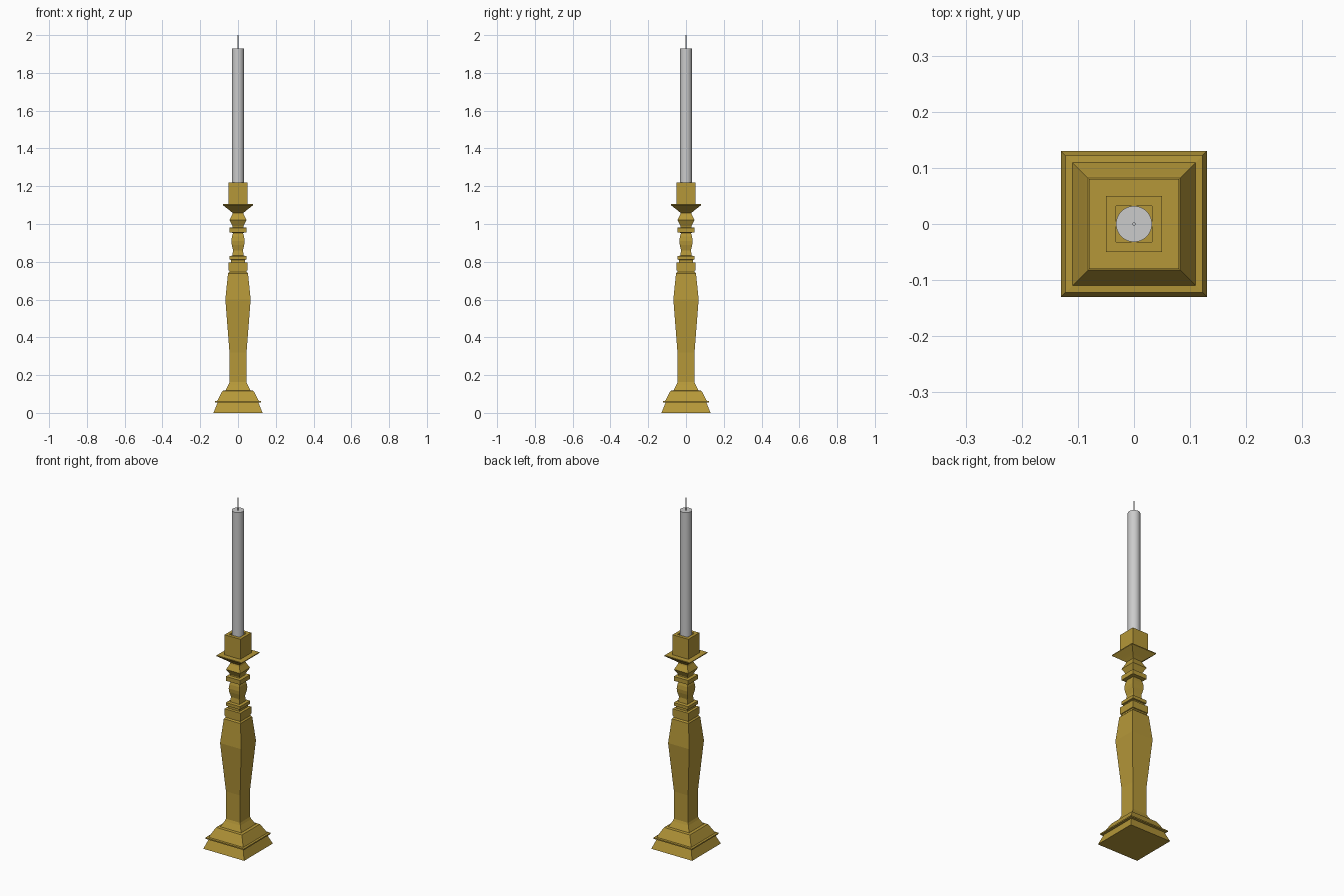
import bpy, bmesh, math

if "Cube" in bpy.data.objects:
    bpy.data.objects.remove(bpy.data.objects["Cube"])

def material(name, color):
    m = bpy.data.materials.new(name)
    m.diffuse_color = color
    m.use_nodes = True
    m.node_tree.nodes["Principled BSDF"].inputs["Base Color"].default_value = m.diffuse_color
    return m

brass = material("brass", (0.46, 0.31, 0.04, 1))

def turned(name, profile, sides=4, mat=None, smooth=False):
    """Loft regular rings along z; for 4 sides the radius is the half width."""
    bm = bmesh.new()
    k = math.sqrt(2) if sides == 4 else 1
    rings = []
    for r, z in profile:
        rings.append([bm.verts.new((r * k * math.cos(a), r * k * math.sin(a), z))
                      for a in (2 * math.pi * (i + 0.5) / sides for i in range(sides))])
    for a, b in zip(rings, rings[1:]):
        for i in range(sides):
            j = (i + 1) % sides
            bm.faces.new((a[i], a[j], b[j], b[i]))
    bm.faces.new(rings[0][::-1])
    bm.faces.new(rings[-1])
    me = bpy.data.meshes.new(name)
    bm.to_mesh(me)
    bm.free()
    ob = bpy.data.objects.new(name, me)
    bpy.context.collection.objects.link(ob)
    if mat:
        me.materials.append(mat)
    if smooth:
        bpy.ops.object.select_all(action='DESELECT')
        ob.select_set(True)
        bpy.context.view_layer.objects.active = ob
        bpy.ops.object.shade_smooth_by_angle()
    return ob

# Square stepped foot, shaft, neck mouldings, drip pan and open socket
turned("candlestick", [
    # foot
    (0.13, 0), (0.108, 0.055), (0.122, 0.056), (0.122, 0.063), (0.11, 0.064),
    (0.087, 0.108), (0.082, 0.117), (0.066, 0.119), (0.05, 0.15), (0.045, 0.163),
    # shaft
    (0.045, 0.32), (0.067, 0.6), (0.053, 0.738), (0.046, 0.745),
    # collars
    (0.046, 0.753), (0.05, 0.755), (0.05, 0.795), (0.037, 0.797), (0.037, 0.81),
    (0.045, 0.812), (0.045, 0.83), (0.03, 0.833), (0.026, 0.86),
    # bulb
    (0.033, 0.89), (0.035, 0.91), (0.032, 0.933), (0.026, 0.953),
    # upper rings
    (0.045, 0.955), (0.045, 0.98), (0.028, 0.982), (0.028, 0.988),
    (0.045, 1.02), (0.03, 1.05), (0.028, 1.058),
    # drip pan
    (0.042, 1.07), (0.052, 1.078), (0.08, 1.1), (0.08, 1.105), (0.05, 1.105),
    # socket
    (0.05, 1.22), (0.032, 1.22), (0.032, 1.12),
], mat=brass)

# Wax candle and wick
turned("candle", [(0.032, 1.12), (0.032, 1.93)], sides=32, smooth=True)
turned("wick", [(0.003, 1.925), (0.003, 2.0)], sides=8, smooth=True)
